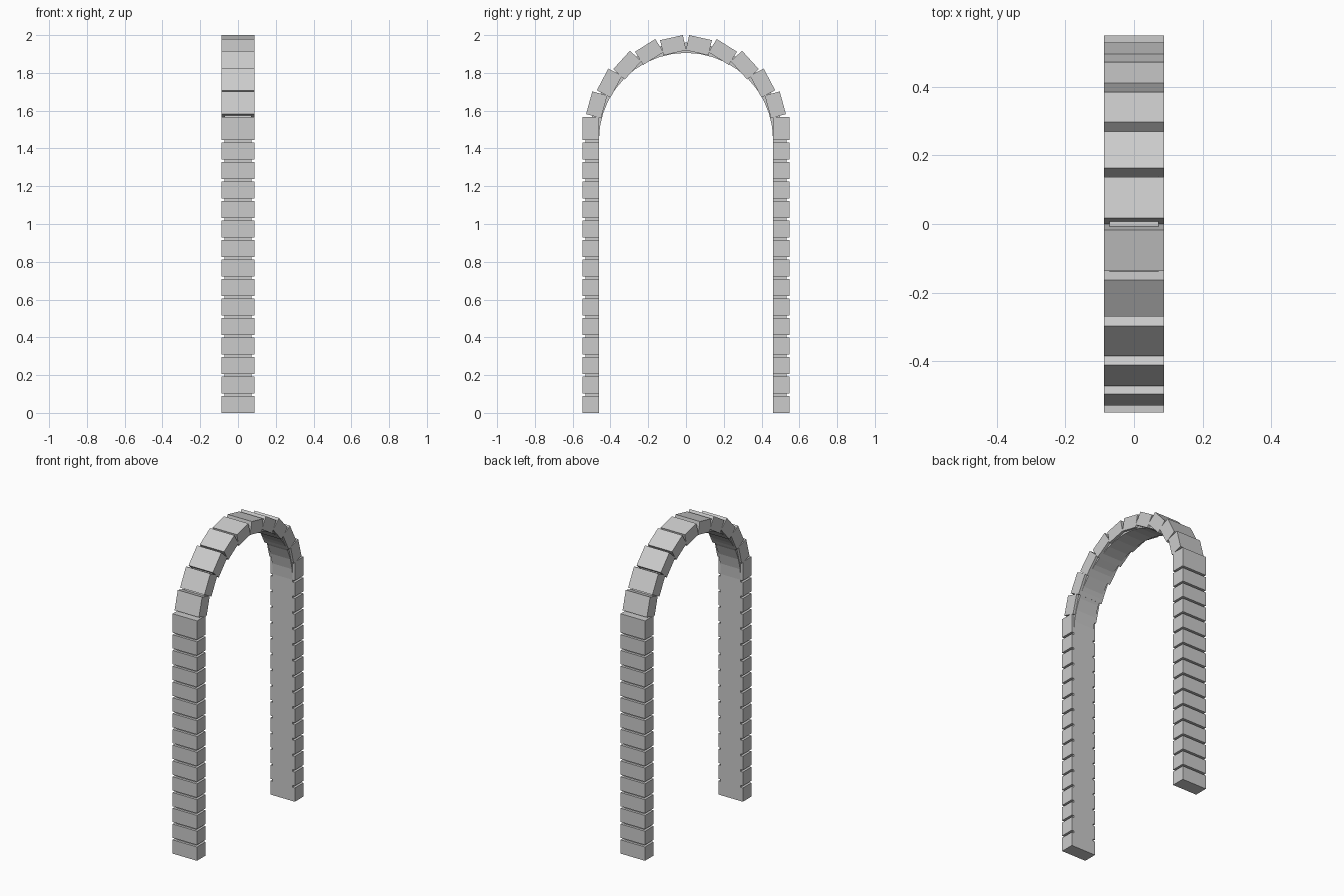
import bpy, bmesh, math
from mathutils import Vector

cube = bpy.data.objects.get("Cube")
if cube:
    bpy.data.objects.remove(cube, do_unlink=True)

stone = bpy.data.materials.new("grey stone")
stone.use_nodes = True
GREY = (0.6, 0.6, 0.6, 1)
stone.diffuse_color = GREY
stone.node_tree.nodes["Principled BSDF"].inputs["Base Color"].default_value = GREY

BLOCK_HALF, CORE_HALF = 0.088, 0.072     # half widths along x
INNER, OUTER, CORE_OUTER = 0.461, 0.549, 0.533
SPRING, LINING_OUTER = 1.445, 0.515      # arch centre height, lining radius


def prism(name, outline, half):
    """Extrude a closed (y, z) outline along x."""
    bm = bmesh.new()
    face = bm.faces.new([bm.verts.new((-half, y, z)) for y, z in outline])
    new = bmesh.ops.extrude_face_region(bm, geom=[face])["geom"]
    bmesh.ops.translate(bm, vec=(2 * half, 0, 0),
                        verts=[v for v in new if isinstance(v, bmesh.types.BMVert)])
    bmesh.ops.recalc_face_normals(bm, faces=bm.faces)
    mesh = bpy.data.meshes.new(name)
    bm.to_mesh(mesh)
    bm.free()
    mesh.materials.append(stone)
    obj = bpy.data.objects.new(name, mesh)
    bpy.context.collection.objects.link(obj)
    return obj


def rect(y0, y1, z0, z1):
    return [(y0, z0), (y1, z0), (y1, z1), (y0, z1)]


# Outer edge of each arch stone, from springing to crown: lower and upper (y, z)
arch_edges = [
    ((0.529, 1.582), (0.496, 1.702)),
    ((0.472, 1.708), (0.411, 1.823)),
    ((0.385, 1.820), (0.297, 1.917)),
    ((0.270, 1.912), (0.163, 1.979)),
    ((0.137, 1.973), (0.017, 2.000)),
]
THICK = 0.082
PITCH = 0.1031

for side, s in (("front", -1), ("back", 1)):
    # Pillar: recessed core with stacked blocks, the last one taller
    prism(f"{side}_pillar_core", rect(s * INNER, s * CORE_OUTER, 0, 1.55), CORE_HALF)
    for i in range(15):
        z = i * PITCH
        top = 1.567 if i == 14 else z + 0.09
        prism(f"{side}_pillar_block_{i + 1}", rect(s * INNER, s * OUTER, z, top), BLOCK_HALF)

    # Tilted arch stones
    for i, (low, high) in enumerate(arch_edges):
        a, b = Vector(low), Vector(high)
        d = (b - a).normalized()
        inward = Vector((-d.y, d.x)) * THICK
        corners = [a, b, b + inward, a + inward]
        prism(f"{side}_arch_stone_{i + 1}", [(s * p.x, p.y) for p in corners], BLOCK_HALF)

# Narrow arch lining behind the stones
N = 20
angles = [math.pi * i / N for i in range(N + 1)]
arc = [(r * math.cos(t), SPRING + r * math.sin(t))
       for r, seq in ((LINING_OUTER, angles), (INNER, angles[::-1])) for t in seq]
prism("arch_lining", arc, CORE_HALF)
